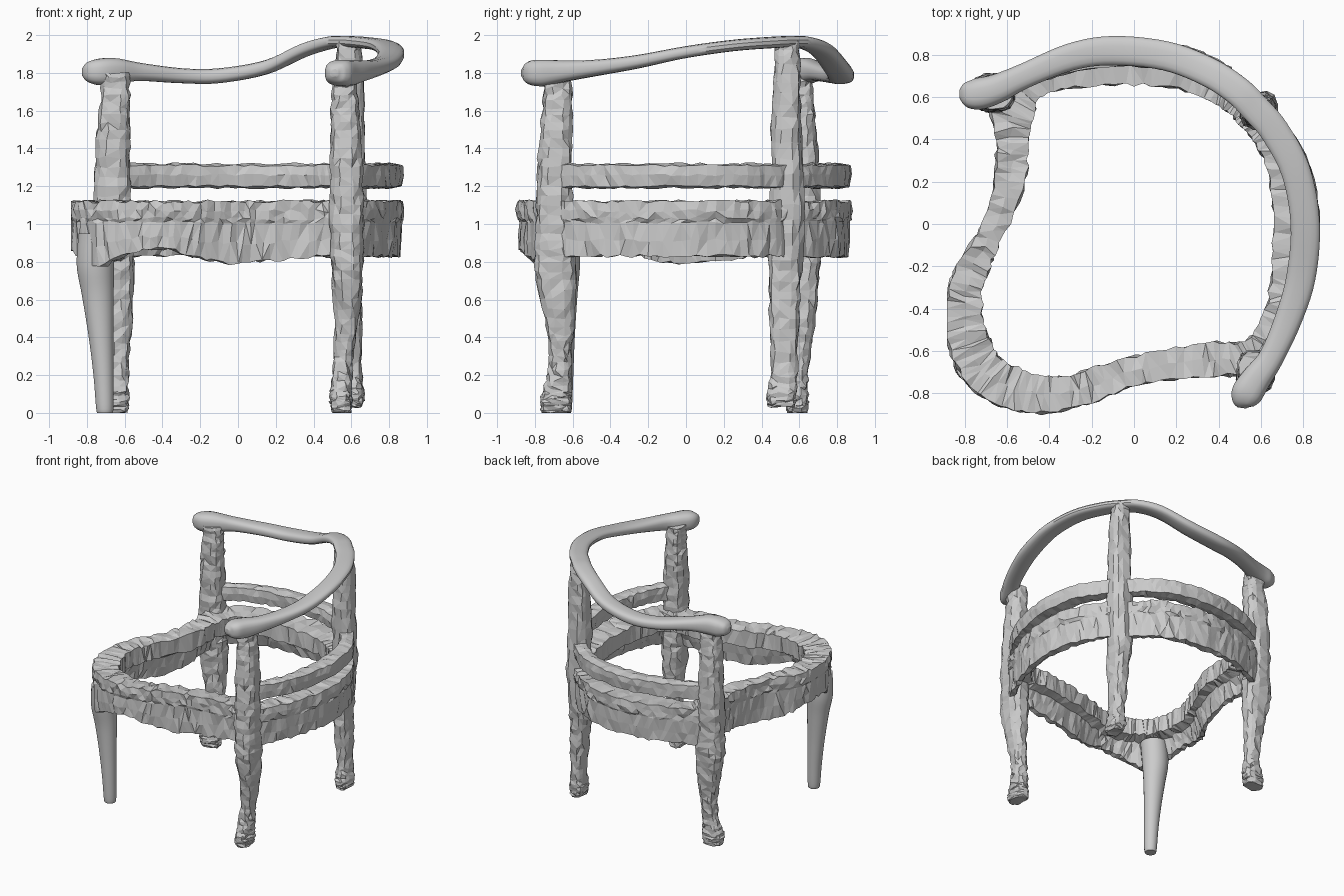
import bpy, bmesh, math, random
from mathutils import Vector

if "Cube" in bpy.data.objects:
    bpy.data.objects.remove(bpy.data.objects["Cube"])
random.seed(4)


def smooth(pts, n, closed=False):
    """Catmull-Rom resampling of a list of equal-length tuples."""
    out, c = [], len(pts)
    get = (lambda i: pts[i % c]) if closed else (lambda i: pts[max(0, min(c - 1, i))])
    for i in range(c if closed else c - 1):
        p = [get(i + k) for k in (-1, 0, 1, 2)]
        for s in range(n):
            t = s / n
            out.append(tuple(0.5 * (2 * b + (d - a) * t + (2 * a - 5 * b + 4 * d - e) * t * t
                             + (3 * b - a - 3 * d + e) * t ** 3) for a, b, d, e in zip(*p)))
    if not closed:
        out.append(tuple(pts[-1]))
    return out


def loft(name, rings, closed=False, rough=0.0, soft=False):
    """Skin a list of rings, with optional hand-worn roughness."""
    bm = bmesh.new()
    rows = []
    for ring in rings:
        rows.append([bm.verts.new((max(-.885, p[0] + random.uniform(-rough, rough)),
                                   p[1] + random.uniform(-rough, rough),
                                   max(0, p[2] + random.uniform(-rough, rough)))) for p in ring])
    n, m = len(rows), len(rows[0])
    for i in range(n if closed else n - 1):
        a, b = rows[i], rows[(i + 1) % n]
        for j in range(m):
            k = (j + 1) % m
            bm.faces.new((a[j], a[k], b[k], b[j]))
    if not closed:
        bm.faces.new(rows[0])
        bm.faces.new(rows[-1])
    if rough:
        bmesh.ops.triangulate(bm, faces=bm.faces[:])
    bmesh.ops.recalc_face_normals(bm, faces=bm.faces[:])
    me = bpy.data.meshes.new(name)
    bm.to_mesh(me)
    bm.free()
    ob = bpy.data.objects.new(name, me)
    bpy.context.collection.objects.link(ob)
    if soft:
        bpy.ops.object.select_all(action='DESELECT')
        ob.select_set(True)
        bpy.context.view_layer.objects.active = ob
        bpy.ops.object.shade_smooth_by_angle(angle=math.radians(35))
    return ob


def oval(sides, power):
    """Unit rounded-square section."""
    pts = []
    for i in range(sides):
        a = 2 * math.pi * (i + .5) / sides
        c, s = math.cos(a), math.sin(a)
        pts.append((math.copysign(abs(c) ** power, c), math.copysign(abs(s) ** power, s)))
    return pts


def leg(name, stations, power=.75, sides=12, rough=.008, n=5, soft=False):
    """Upright shaft from (z, x, y, rx, ry) stations."""
    sec = oval(sides, power)
    rings = [[(x + rx * u, y + ry * v, z) for u, v in sec]
             for z, x, y, rx, ry in smooth(stations, n)]
    return loft(name, rings, rough=rough, soft=soft)


# Legs and arm posts: the left one is the right one mirrored over the diagonal
side = [(0, .545, -.69, .05, .075), (.06, .545, -.69, .06, .085), (.14, .545, -.68, .055, .07),
        (.3, .56, -.665, .052, .058), (.5, .575, -.67, .065, .08), (.75, .58, -.69, .085, .11),
        (.95, .575, -.69, .09, .105), (1.2, .575, -.695, .088, .095), (1.45, .57, -.69, .08, .09),
        (1.65, .565, -.68, .07, .08), (1.8, .56, -.68, .06, .075)]
leg("right_leg_and_post", side)
leg("left_leg_and_post", [(z, y + .03, x + .045, ry, rx) for z, x, y, rx, ry in side])
leg("back_leg_and_post",
    [(.03, .61, .505, .05, .07), (.1, .61, .51, .06, .08), (.22, .605, .52, .05, .07),
     (.5, .595, .52, .062, .078), (.75, .58, .525, .08, .09), (1.1, .59, .535, .09, .09),
     (1.5, .59, .53, .08, .08), (1.8, .59, .535, .07, .07), (1.97, .585, .54, .06, .065)])
leg("front_leg",
    [(0, -.705, -.65, .035, .035), (.02, -.705, -.65, .046, .046), (.2, -.712, -.65, .054, .054),
     (.4, -.725, -.65, .066, .062), (.62, -.742, -.65, .085, .076), (.78, -.755, -.655, .10, .095),
     (.95, -.745, -.66, .10, .10)], power=1, sides=20, rough=0, soft=True)

# Seat frame: outer x, y, inner x, y, underside z from front corner to back corner
front = [(-.6, -.87, -.53, -.69, .84), (-.4, -.89, -.4, -.72, .87), (-.2, -.84, -.25, -.70, .82),
         (0, -.765, -.08, -.645, .79), (.2, -.73, .2, -.585, .81), (.45, -.715, .4, -.56, .83),
         (.63, -.70, .53, -.55, .83)]
left = front[:3] + [(.0, -.715, -.08, -.63, .79), (.2, -.66, .2, -.515, .81),
                    (.4, -.65, .38, -.505, .83), (.63, -.68, .50, -.48, .83)]
back = [(.75, -.5, .61, -.43, .83), (.83, -.28, .65, -.25, .83), (.87, -.03, .66, 0, .83),
        (.835, .25, .63, .25, .83), (.735, .45, .56, .40, .83)]


def swap(p):
    return (p[1], p[0], p[3], p[2], p[4])


ring_pts = ([(-.77, -.77, -.635, -.635, .77)] + front + back + [(.60, .60, .485, .485, .83)]
            + [swap(p) for p in reversed(left + back)])
rings = []
for xo, yo, xi, yi, zb in smooth(ring_pts, 6, True):
    o, i = Vector((xo, yo, 0)), Vector((xi, yi, 0))
    # top lip, apron hanging at the outer side, shallower inner ledge
    sec = [(0, 1.12), (-.02, 1.07), (0, 1.03), (.03, 1.01), (.04, (zb + 1) / 2), (.06, zb),
           (.3, zb), (.42, (zb + .96) / 2), (.55, .96), (1, .98), (1, 1.11), (.5, 1.115)]
    rings.append([o.lerp(i, t) + Vector((0, 0, z)) for t, z in sec])
loft("seat_frame", rings, closed=True, rough=.010)

# Curved middle rail between the posts
arc = [(.63, -.70, .53, -.58, 0)] + back + [(.60, .60, .485, .485, 0)]
arc += [swap(p) for p in reversed(arc[:-1])]
rings = []
for xo, yo, xi, yi, _ in smooth(arc, 6):
    o, i = Vector((xo, yo, 0)), Vector((xi, yi, 0))
    sec = [(0, 1.31), (-.02, 1.26), (.02, 1.2), (.3, 1.19), (.55, 1.2), (.6, 1.26), (.57, 1.31), (.3, 1.32)]
    rings.append([o.lerp(i, t) + Vector((0, 0, z)) for t, z in sec])
loft("middle_rail", rings, rough=.006)

# Arm rail: x, y, z, half width, half height, with knob ends
path = [(-.825, .615, 1.805, .02, .02), (-.80, .615, 1.805, .055, .05), (-.74, .615, 1.805, .075, .07),
        (-.65, .64, 1.81, .07, .068), (-.52, .70, 1.805, .06, .048), (-.3, .79, 1.785, .065, .04),
        (-.1, .82, 1.785, .07, .04), (.15, .795, 1.83, .07, .038), (.35, .72, 1.92, .07, .036),
        (.49, .63, 1.96, .07, .032), (.575, .545, 1.965, .07, .03), (.665, .44, 1.96, .07, .03),
        (.765, .25, 1.945, .07, .03), (.81, 0, 1.91, .07, .032), (.79, -.25, 1.86, .07, .036),
        (.73, -.45, 1.83, .065, .042), (.65, -.63, 1.81, .06, .055), (.58, -.73, 1.80, .07, .07),
        (.535, -.80, 1.80, .075, .068), (.515, -.845, 1.80, .055, .05), (.51, -.87, 1.80, .02, .02)]
pts = smooth(path, 5)
rings = []
for k, (x, y, z, w, h) in enumerate(pts):
    a, b = pts[max(0, k - 1)], pts[min(len(pts) - 1, k + 1)]
    d = Vector((b[0] - a[0], b[1] - a[1], 0)).normalized()
    nrm = Vector((-d.y, d.x, 0))
    rings.append([Vector((x, y, z)) + nrm * (w * u) + Vector((0, 0, h * v)) for u, v in oval(16, .7)])
loft("arm_rail", rings, soft=True)
